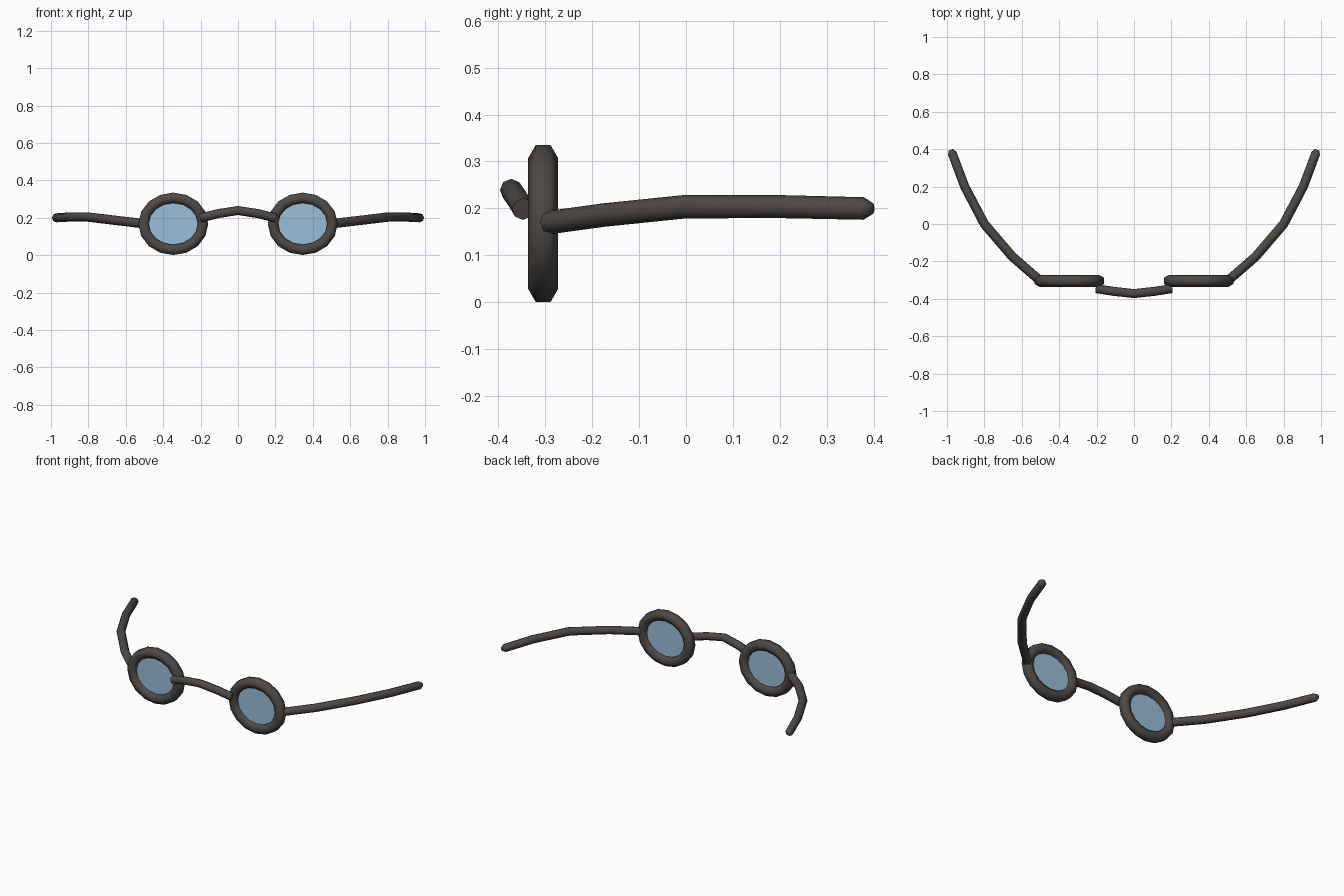
import bpy, bmesh
from math import sin, cos, pi, radians
from mathutils import Vector

if "Cube" in bpy.data.objects:
    bpy.data.objects.remove(bpy.data.objects["Cube"])

def material(name, rgb):
    m = bpy.data.materials.new(name)
    m.diffuse_color = (*rgb, 1)
    m.use_nodes = True
    m.node_tree.nodes["Principled BSDF"].inputs["Base Color"].default_value = m.diffuse_color
    return m

FRAME = material("dark_frame", (0.075, 0.066, 0.06))
GLASS = material("blue_glass", (0.32, 0.52, 0.70))

def finish(name, bm, mat, mirror):
    bmesh.ops.recalc_face_normals(bm, faces=bm.faces)
    mesh = bpy.data.meshes.new(name)
    bm.to_mesh(mesh)
    bm.free()
    mesh.materials.append(mat)
    ob = bpy.data.objects.new(name, mesh)
    bpy.context.collection.objects.link(ob)
    if mirror:
        mod = ob.modifiers.new("Mirror", 'MIRROR')
        mod.use_mirror_merge = False
    bpy.ops.object.select_all(action='DESELECT')
    ob.select_set(True)
    bpy.context.view_layer.objects.active = ob
    bpy.ops.object.shade_smooth_by_angle(angle=radians(65))
    return ob

def sweep(name, path, radii, sides, ref, closed=False, mirror=False):
    """Polygonal tube along a path; ref fixes the roll of the section."""
    bm = bmesh.new()
    pts = [Vector(p) for p in path]
    n = len(pts)
    rings = []
    for i, p in enumerate(pts):
        a = pts[i - 1] if closed or i else p
        b = pts[(i + 1) % n] if closed or i < n - 1 else p
        t = (b - a).normalized()
        side = t.cross(Vector(ref)).normalized()
        up = side.cross(t)
        ring = []
        for k in range(sides):
            ang = 2 * pi * k / sides
            ring.append(bm.verts.new(p + radii[i] * (up * cos(ang) + side * sin(ang))))
        rings.append(ring)
    for i in range(n if closed else n - 1):
        r, s = rings[i], rings[(i + 1) % n]
        for k in range(sides):
            j = (k + 1) % sides
            bm.faces.new((r[k], r[j], s[j], s[k]))
    if not closed:
        bm.faces.new(rings[0])
        bm.faces.new(rings[-1])
    return finish(name, bm, FRAME, mirror)

def ellipse(rx, rz, y, n=16):
    return [(0.346 + rx * cos(2 * pi * i / n), y, 0.168 + rz * sin(2 * pi * i / n))
            for i in range(n)]

# Rims: six-sided section around an oval
sweep("rims", ellipse(0.159, 0.139, -0.304), [0.032] * 16, 6, (0, 1, 0),
      closed=True, mirror=True)

# Lenses: thin oval discs seated inside the rims
bm = bmesh.new()
front = bm.faces.new([bm.verts.new(p) for p in ellipse(0.150, 0.128, -0.308)])
back = bmesh.ops.extrude_face_region(bm, geom=[front], use_keep_orig=True)
bmesh.ops.translate(bm, vec=(0, 0.008, 0),
                    verts=[v for v in back["geom"] if isinstance(v, bmesh.types.BMVert)])
finish("lenses", bm, GLASS, True)

# Nose bridge: arched bar in front of the rims
half = [(0.200, -0.346, 0.199), (0.11, -0.360, 0.222)]
bridge = [(-x, y, z) for x, y, z in half] + [(0, -0.372, 0.239)] + half[::-1]
sweep("nose_bridge", bridge, [0.024] * 5, 8, (0, 0, 1))

# Temple arms: sweeping outwards and back, with a blunt tip
arm = [(0.515, -0.292, 0.170), (0.65, -0.175, 0.186), (0.80, 0.0, 0.204),
       (0.905, 0.20, 0.204), (0.972, 0.378, 0.200), (0.979, 0.397, 0.200)]
sweep("temple_arms", arm, [0.025, 0.025, 0.025, 0.0245, 0.024, 0.012], 8,
      (0, 0, 1), mirror=True)
